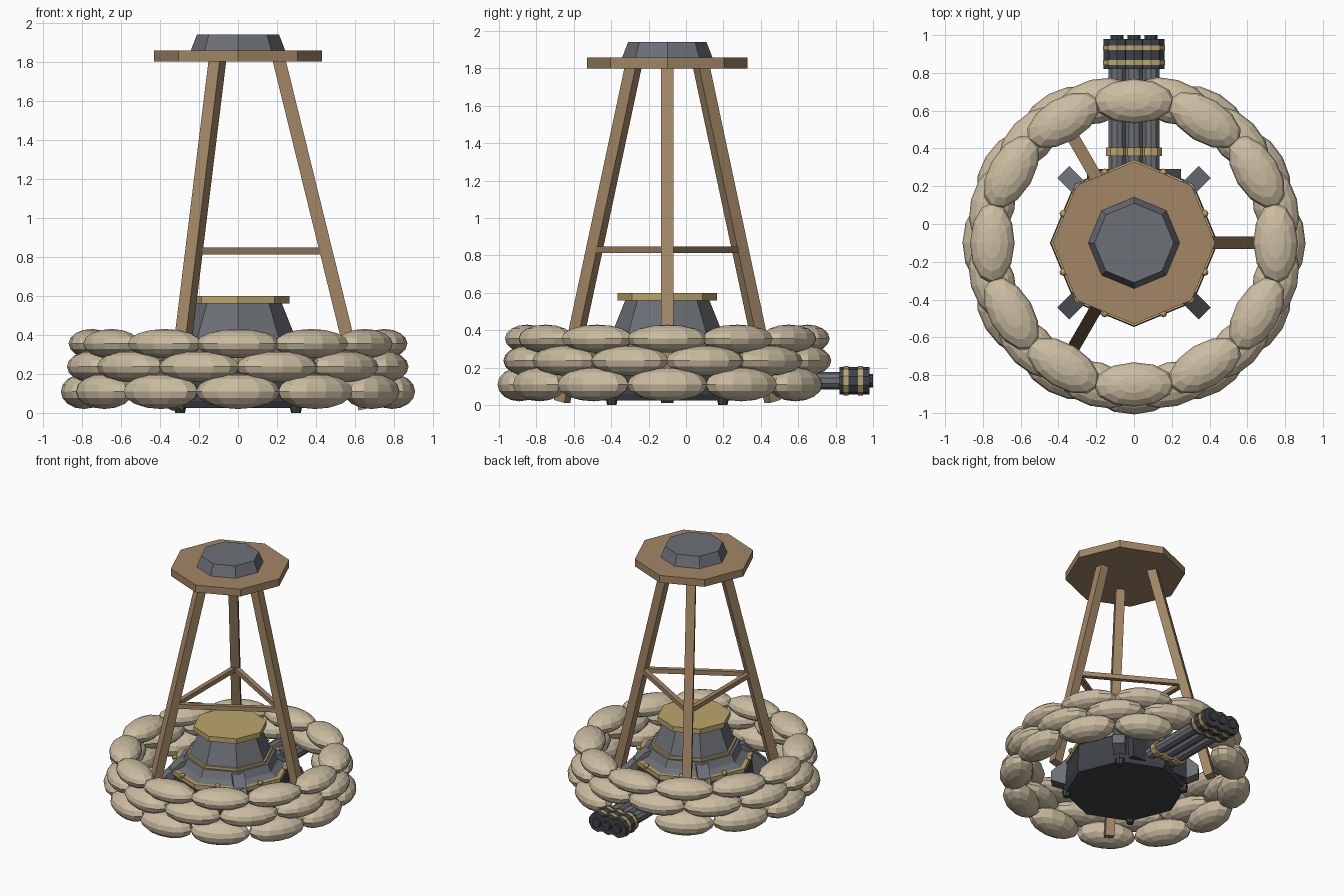
import bpy, bmesh, math, random
from mathutils import Matrix, Vector

if "Cube" in bpy.data.objects:
    bpy.data.objects.remove(bpy.data.objects["Cube"])

random.seed(4)
CY = -0.10  # centre line of the emplacement


def material(name, col):
    m = bpy.data.materials.new(name)
    m.diffuse_color = (*col, 1)
    m.use_nodes = True
    m.node_tree.nodes["Principled BSDF"].inputs["Base Color"].default_value = m.diffuse_color
    return m


SAND = material("sandbag_cloth", (0.60, 0.51, 0.36))
WOOD = material("wood", (0.36, 0.24, 0.13))
STEEL = material("steel", (0.15, 0.16, 0.18))
DARK = material("dark_steel", (0.05, 0.055, 0.065))
BRASS = material("brass", (0.50, 0.38, 0.15))


def finish(name, bm, mat):
    bmesh.ops.recalc_face_normals(bm, faces=bm.faces[:])
    me = bpy.data.meshes.new(name)
    bm.to_mesh(me)
    bm.free()
    me.materials.append(mat)
    ob = bpy.data.objects.new(name, me)
    bpy.context.collection.objects.link(ob)
    return ob


def octa(name, r1, r2, z1, z2, mat):
    bm = bmesh.new()
    bmesh.ops.create_cone(bm, cap_ends=True, segments=8, radius1=r1, radius2=r2, depth=z2 - z1,
                          matrix=Matrix.Translation((0, CY, (z1 + z2) / 2)))
    return finish(name, bm, mat)


def beam(name, a, b, w, mat, up=(0, 0, 1)):
    # square bar between two points
    a, b = Vector(a), Vector(b)
    d = (b - a).normalized()
    s = d.cross(Vector(up)).normalized()
    t = s.cross(d)
    rot = Matrix((s, t, d)).transposed().to_4x4()
    bm = bmesh.new()
    bmesh.ops.create_cube(bm, size=1, matrix=Matrix.Translation((a + b) / 2) @ rot
                          @ Matrix.Diagonal((w, w, (b - a).length, 1)))
    return finish(name, bm, mat)


def box(name, c, s, mat):
    bm = bmesh.new()
    bmesh.ops.create_cube(bm, size=1, matrix=Matrix.Translation(c) @ Matrix.Diagonal((*s, 1)))
    return finish(name, bm, mat)


def tubes(name, r, y1, y2, mat, segs=10, z=0.13):
    # three parallel cylinders along y
    bm = bmesh.new()
    for x in (-0.09, 0, 0.09):
        bmesh.ops.create_cone(bm, cap_ends=True, segments=segs, radius1=r, radius2=r, depth=y2 - y1,
                              matrix=Matrix.Translation((x, (y1 + y2) / 2, z))
                              @ Matrix.Rotation(math.pi / 2, 4, 'X'))
    return finish(name, bm, mat)


def polar(r, a, z):
    return Vector((r * math.cos(a), CY + r * math.sin(a), z))


# sandbag wall: three staggered courses, gap in the lowest for the barrels
for row, (rad, z, h, off) in enumerate([(0.79, 0.11, 0.09, 0), (0.775, 0.237, 0.08, 0.5), (0.75, 0.355, 0.075, 0)]):
    for i in range(12):
        if row == 0 and i == 3:
            continue
        a = (i + off) * math.pi / 6
        bm = bmesh.new()
        bmesh.ops.create_uvsphere(bm, u_segments=12, v_segments=8, radius=1)
        tilt = Matrix.Rotation(random.uniform(-0.03, 0.03), 4, 'Z')
        m = Matrix.Translation(polar(rad, a, z)) @ Matrix.Rotation(a, 4, 'Z') @ tilt
        bm.transform(m @ Matrix.Diagonal((0.118, 0.215, h, 1)))
        finish(f"sandbag_{row + 1}_{i + 1}", bm, SAND)

# turret body, stacked octagons
octa("base_underplate", 0.43, 0.445, 0.025, 0.06, DARK)
octa("base_drum", 0.445, 0.43, 0.06, 0.25, DARK)
octa("base_brass_band", 0.44, 0.44, 0.25, 0.285, BRASS)
octa("base_deck", 0.41, 0.36, 0.285, 0.31, STEEL)
octa("upper_tier", 0.36, 0.33, 0.31, 0.365, STEEL)
octa("collar_brass_band", 0.31, 0.31, 0.365, 0.385, BRASS)
octa("turret_cone", 0.295, 0.225, 0.385, 0.56, STEEL)
octa("turret_brass_lid", 0.265, 0.265, 0.56, 0.60, BRASS)

# rivets on the drum faces
for i in range(8):
    bm = bmesh.new()
    bmesh.ops.create_uvsphere(bm, u_segments=8, v_segments=6, radius=0.02,
                              matrix=Matrix.Translation(polar(0.405, (i + 0.5) * math.pi / 4, 0.29)))
    finish(f"rivet_{i + 1}", bm, BRASS)

# diagonal buttress fins and feet
for i in range(4):
    a = (i + 0.5) * math.pi / 2
    side = Vector((-math.sin(a), math.cos(a), 0)) * 0.045
    bm = bmesh.new()
    prof = [(0.30, 0.36), (0.36, 0.345), (0.53, 0.19), (0.53, 0.12), (0.40, 0.07), (0.30, 0.07)]
    f = bm.faces.new([bm.verts.new(polar(r, a, z) - side) for r, z in prof])
    ext = bmesh.ops.extrude_face_region(bm, geom=[f])["geom"]
    bmesh.ops.translate(bm, vec=side * 2, verts=[v for v in ext if isinstance(v, bmesh.types.BMVert)])
    finish(f"buttress_{i + 1}", bm, STEEL)
    bm = bmesh.new()
    bmesh.ops.create_cone(bm, cap_ends=True, segments=8, radius1=0.025, radius2=0.035, depth=0.05,
                          matrix=Matrix.Translation(polar(0.42, a, 0.025)))
    finish(f"foot_{i + 1}", bm, DARK)

# triple barrel, mount, muzzle shroud and brass clamps
box("barrel_mount", (0, 0.25, 0.14), (0.50, 0.08, 0.17), DARK)
tubes("barrels", 0.046, 0.25, 0.84, STEEL)
tubes("barrel_clamp", 0.06, 0.36, 0.405, BRASS)
tubes("muzzle_shroud", 0.074, 0.82, 0.98, DARK)
tubes("muzzle_tips", 0.035, 0.97, 1.0, DARK)
tubes("muzzle_band_inner", 0.079, 0.843, 0.868, BRASS)
tubes("muzzle_band_outer", 0.079, 0.92, 0.945, BRASS)

# tripod legs and cross braces
for i in range(3):
    a, b = i * math.tau / 3, (i + 1) * math.tau / 3
    beam(f"tripod_leg_{i + 1}", polar(0.65, a, 0.02), polar(0.21, a, 1.81), 0.066, WOOD)
    beam(f"tripod_brace_{i + 1}", polar(0.445, a, 0.83), polar(0.445, b, 0.83), 0.035, WOOD)

# lookout top
octa("top_platform", 0.43, 0.43, 1.80, 1.857, WOOD)
octa("top_cap", 0.242, 0.21, 1.857, 1.94, STEEL)
